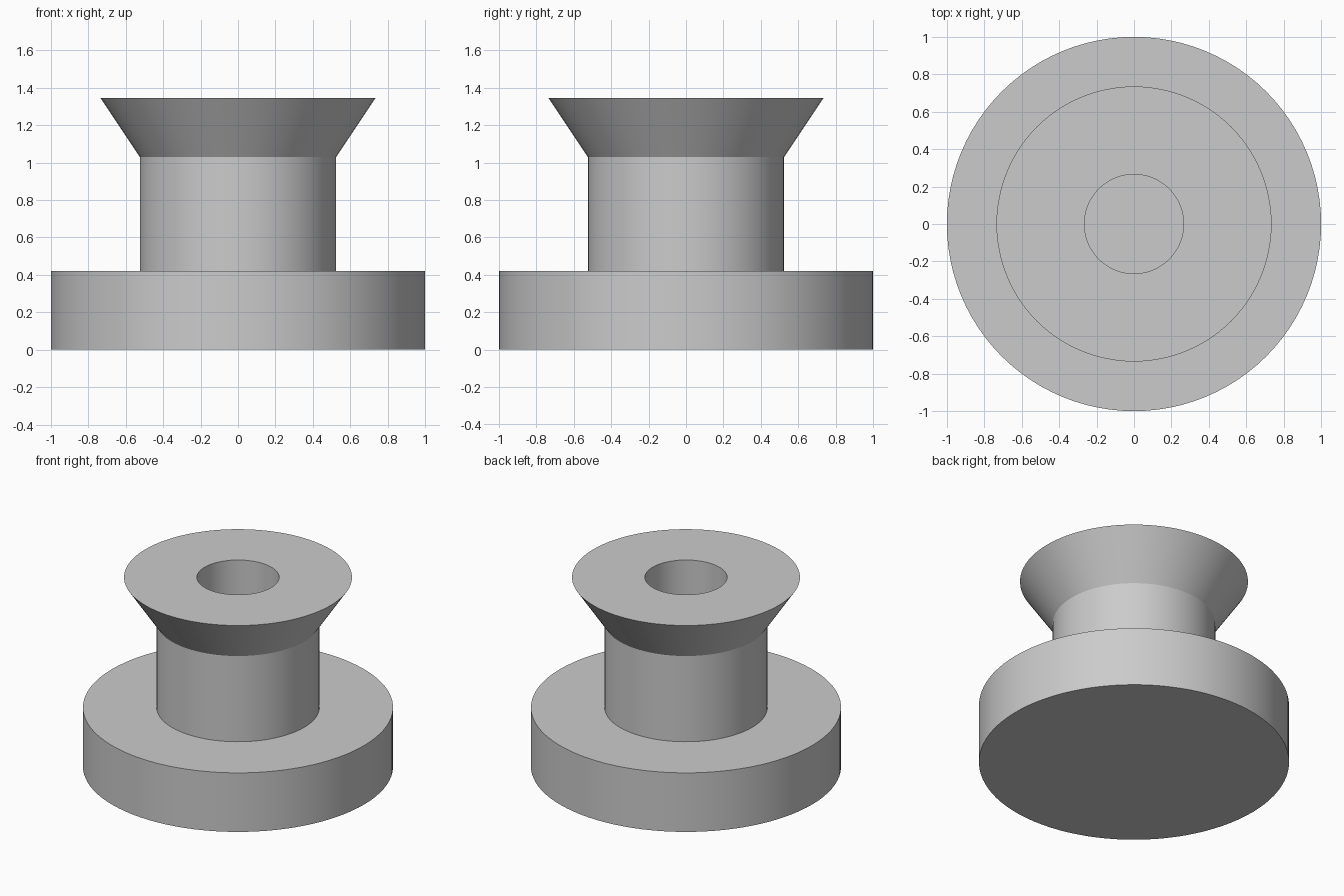
import bpy
import bmesh
import math

cube = bpy.data.objects.get("Cube")
if cube:
    bpy.data.objects.remove(cube, do_unlink=True)

SEGMENTS = 96

# Single plain grey material
grey = bpy.data.materials.new("plain_grey")
grey.use_nodes = True
colour = (0.6, 0.6, 0.6, 1.0)
grey.diffuse_color = colour
grey.node_tree.nodes["Principled BSDF"].inputs["Base Color"].default_value = colour


def lathe(name, profile):
    """Revolve an (r, z) profile, running from axis to axis, into a closed solid."""
    bm = bmesh.new()
    verts = [bm.verts.new((r, 0, z)) for r, z in profile]
    edges = [bm.edges.new(pair) for pair in zip(verts, verts[1:])]
    bmesh.ops.spin(bm, geom=verts + edges, cent=(0, 0, 0), axis=(0, 0, 1),
                   angle=math.tau, steps=SEGMENTS, use_merge=True)
    bmesh.ops.remove_doubles(bm, verts=bm.verts, dist=0.0001)
    bmesh.ops.recalc_face_normals(bm, faces=bm.faces)
    mesh = bpy.data.meshes.new(name)
    bm.to_mesh(mesh)
    bm.free()
    mesh.materials.append(grey)
    obj = bpy.data.objects.new(name, mesh)
    bpy.context.collection.objects.link(obj)
    bpy.ops.object.select_all(action="DESELECT")
    obj.select_set(True)
    bpy.context.view_layer.objects.active = obj
    bpy.ops.object.shade_smooth_by_angle(angle=math.radians(25))
    return obj


base_radius, base_top = 1.0, 0.42
neck_radius, neck_top = 0.525, 1.03
rim_radius, rim_top = 0.735, 1.345
bore_radius, bore_floor = 0.265, base_top

# Base disc, neck, flared rim and blind bore as one turned solid
lathe("flanged_knob", [
    (0, 0), (base_radius, 0), (base_radius, base_top),
    (neck_radius, base_top), (neck_radius, neck_top),
    (rim_radius, rim_top), (bore_radius, rim_top),
    (bore_radius, bore_floor), (0, bore_floor),
])
